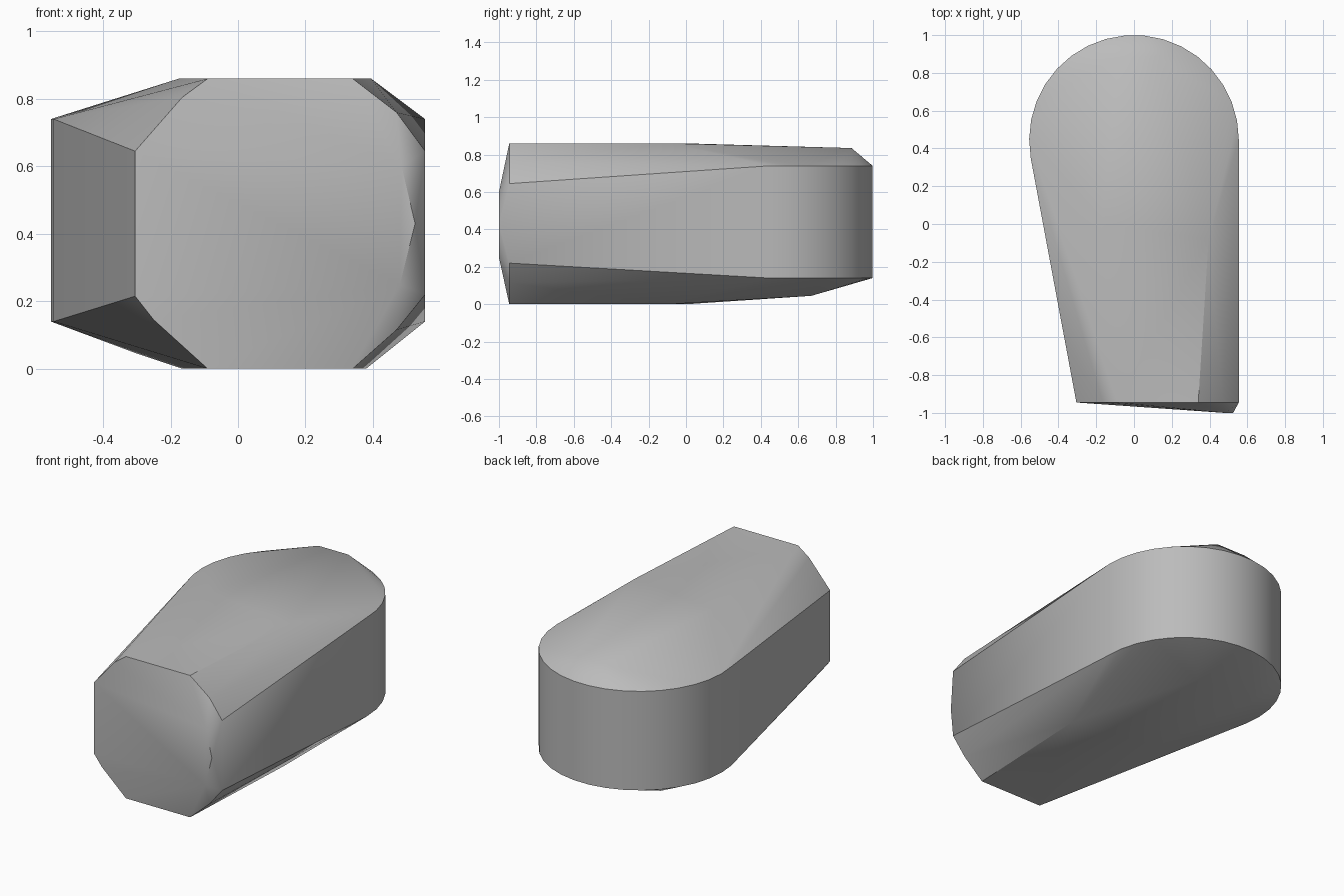
import bpy, bmesh, math

cube = bpy.data.objects.get("Cube")
if cube:
    bpy.data.objects.remove(cube, do_unlink=True)

# One plain grey for the whole body
grey = bpy.data.materials.new("plain grey")
grey.use_nodes = True
colour = (0.5, 0.5, 0.5, 1.0)
grey.diffuse_color = colour
grey.node_tree.nodes["Principled BSDF"].inputs["Base Color"].default_value = colour

TOP = 0.86
points = []

# Rounded rear wall: an arc at two heights
RADIUS, CENTRE_Y, STEPS = 0.555, 0.445, 18
for i in range(STEPS + 1):
    a = math.radians(190 * i / STEPS)
    for z in (0.14, 0.74):
        points.append((RADIUS * math.cos(a), CENTRE_Y + RADIUS * math.sin(a), z))

# Front face outline, an irregular octagon
FRONT = -0.945
outline = [(-0.305, 0.215), (-0.25, 0.145), (-0.09, 0), (0.34, 0),
           (0.47, 0.115), (0.555, 0.22), (0.555, 0.645), (0.47, 0.76),
           (0.34, TOP), (-0.09, TOP), (-0.165, 0.805), (-0.305, 0.645)]
points += [(x, FRONT, z) for x, z in outline]

# Slight forward bulge beside the left edge of the front
points += [(0.485, -1, 0.60), (0.525, -1, 0.43), (0.48, -1, 0.25)]

# Flat top and bottom, sloping off towards the rear
points += [(0.395, -0.08, TOP), (-0.175, 0, TOP),
           (0.12, 0.885, 0.835), (-0.08, 0.885, 0.835)]
points += [(0.38, -0.1, 0), (-0.165, 0, 0),
           (-0.3, 0.67, 0.045), (0.1, 0.67, 0.045)]

# Wrap everything in one convex shell
bm = bmesh.new()
for p in points:
    bm.verts.new(p)
hull = bmesh.ops.convex_hull(bm, input=bm.verts[:])
loose = [v for v in bm.verts if not v.link_faces]
bmesh.ops.delete(bm, geom=loose, context="VERTS")
bmesh.ops.dissolve_limit(bm, angle_limit=math.radians(0.5),
                         verts=bm.verts[:], edges=bm.edges[:])
bmesh.ops.recalc_face_normals(bm, faces=bm.faces[:])

mesh = bpy.data.meshes.new("tapered_body")
bm.to_mesh(mesh)
bm.free()
mesh.materials.append(grey)
body = bpy.data.objects.new("tapered_body", mesh)
bpy.context.collection.objects.link(body)

# Soft shading with crisp main edges
bpy.ops.object.select_all(action="DESELECT")
body.select_set(True)
bpy.context.view_layer.objects.active = body
bpy.ops.object.shade_smooth_by_angle(angle=math.radians(30))
